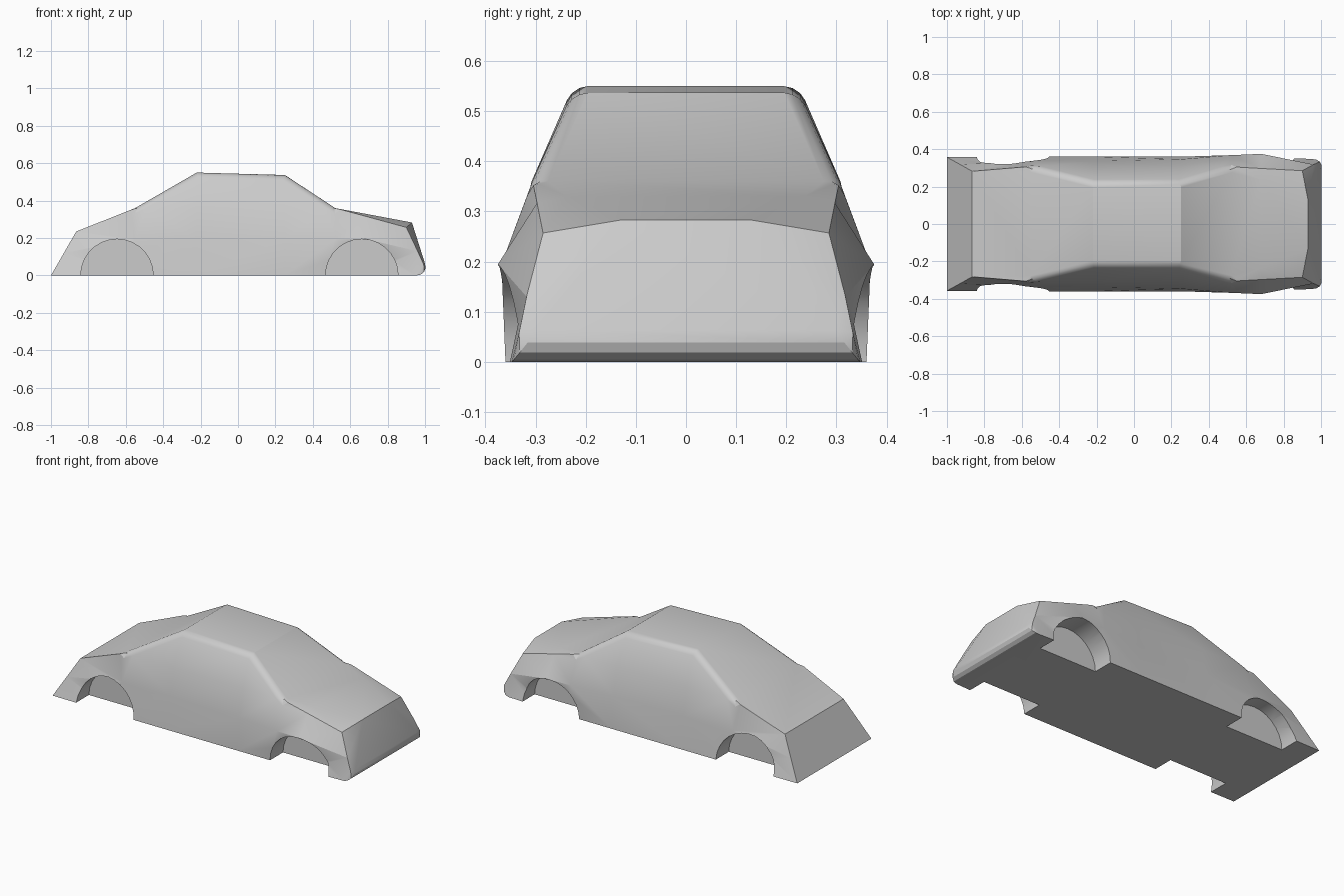
import bpy, bmesh
from mathutils import Matrix

if "Cube" in bpy.data.objects:
    bpy.data.objects.remove(bpy.data.objects["Cube"])

# Half cross-sections from tail to nose: sill, side ridge, belt line, roof edge
BOT, ROOF_Z = 0.36, 0.55
tail = [(-1, .357, 0), (-.931, .319, .12), (-.865, .282, .235), (-.865, .282, .235)]
nose = [(1.02, .345, 0), (.96, .318, .13), (.90, .285, .257), (.93, .13, .283)]
sections = [
    tail,
    [(-.55, BOT, 0), (-.55, .333, .195), (-.55, .308, .36), (-.55, .308, .36)],
    [(-.22, BOT, 0), (-.22, .336, .195), (-.22, .308, .36), (-.22, .226, ROOF_Z)],
    [(.25, BOT, 0), (.25, .346, .195), (.25, .308, .36), (.25, .226, ROOF_Z - .013)],
    [(.52, BOT, 0), (.52, .368, .195), (.52, .306, .36), (.52, .306, .36)],
    [(.68, .358, 0), (.68, .375, .195), (.68, .297, .317), (.68, .236, .330)],
    nose,
]

bm = bmesh.new()
cache = {}


def vert(p):
    key = tuple(round(c, 4) for c in p)
    if key not in cache:
        cache[key] = bm.verts.new(key)
    return cache[key]


def face(verts):
    unique = list(dict.fromkeys(verts))
    if len(unique) > 2:
        bm.faces.new(unique)


# Body shell lofted through mirrored sections
rings = []
for half in sections:
    right = [vert((x, -y, z)) for x, y, z in half]
    left = [vert((x, y, z)) for x, y, z in reversed(half)]
    rings.append(right + left)
for a, b in zip(rings, rings[1:]):
    for i in range(8):
        j = (i + 1) % 8
        face([a[i], a[j], b[j], b[i]])
face(rings[0])

# Nose: wide centre panel and two corner panels
n = rings[-1]
face([n[0], n[3], n[4], n[7]])
face(n[:4])
face(n[4:])
bmesh.ops.recalc_face_normals(bm, faces=bm.faces[:])

# Rounded pillars, roof edges and lower bumper edge
roof_edges = [bm.edges.get((rings[s][k], rings[s + 1][k])) for s in (1, 2, 3) for k in (3, 4)]
bumper_edge = bm.edges.get((n[0], n[7]))
bmesh.ops.bevel(bm, geom=[bumper_edge], offset=.066, segments=4, profile=.5,
                affect='EDGES', clamp_overlap=True)
bmesh.ops.bevel(bm, geom=[e for e in roof_edges if e and e.is_valid], offset=.03,
                segments=3, profile=.5, affect='EDGES', clamp_overlap=True)
bmesh.ops.triangulate(bm, faces=[f for f in bm.faces if len(f.verts) > 3])
bmesh.ops.recalc_face_normals(bm, faces=bm.faces[:])
mesh = bpy.data.meshes.new("car_body")
bm.to_mesh(mesh)
bm.free()
body = bpy.data.objects.new("car_body", mesh)
bpy.context.collection.objects.link(body)

# Wheel arch cutters on both sides
cut = bmesh.new()
for x in (-.647, .662):
    for side in (-1, 1):
        m = Matrix.Translation((x, side * .37, 0)) @ Matrix.Rotation(1.5707963, 4, 'X')
        bmesh.ops.create_cone(cut, cap_ends=True, segments=28, radius1=.194,
                              radius2=.194, depth=.27, matrix=m)
bmesh.ops.recalc_face_normals(cut, faces=cut.faces[:])
cut_mesh = bpy.data.meshes.new("wheel_arch_cutter")
cut.to_mesh(cut_mesh)
cut.free()
cutter = bpy.data.objects.new("wheel_arch_cutter", cut_mesh)
cutter.hide_render = True
bpy.context.collection.objects.link(cutter)

mod = body.modifiers.new("wheel_arches", 'BOOLEAN')
mod.operation = 'DIFFERENCE'
mod.solver = 'EXACT'
mod.object = cutter
deps = bpy.context.evaluated_depsgraph_get()
body_mesh = bpy.data.meshes.new_from_object(body.evaluated_get(deps))
body.modifiers.clear()
body.data = body_mesh
bpy.data.objects.remove(cutter)

# Soft shading on the rounded edges only
bpy.context.view_layer.objects.active = body
body.select_set(True)
bpy.ops.object.shade_smooth_by_angle(angle=.45)
